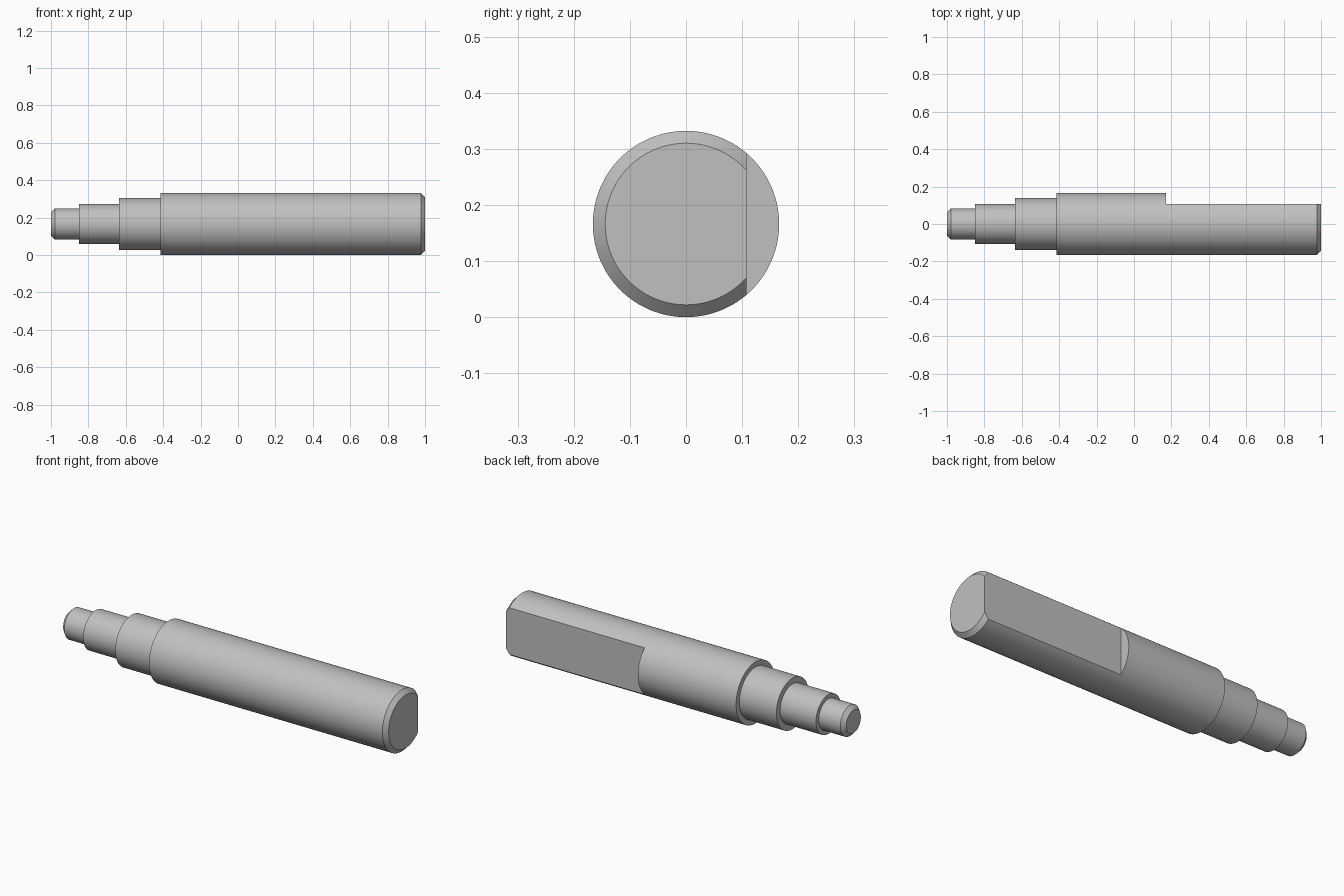
import bpy
import bmesh
import math
from mathutils import Matrix, Vector

cube = bpy.data.objects.get("Cube")
if cube:
    bpy.data.objects.remove(cube, do_unlink=True)

RADIUS = 0.166
SEGMENTS = 128
FLAT_Y = 0.108
FLAT_START = 0.171

steel = bpy.data.materials.new("plain_grey_steel")
steel.use_nodes = True
grey = (0.53, 0.53, 0.53, 1)
steel.diffuse_color = grey
steel.node_tree.nodes["Principled BSDF"].inputs["Base Color"].default_value = grey


def add_object(name, bm):
    mesh = bpy.data.meshes.new(name)
    bmesh.ops.recalc_face_normals(bm, faces=bm.faces)
    bm.to_mesh(mesh)
    bm.free()
    mesh.materials.append(steel)
    obj = bpy.data.objects.new(name, mesh)
    bpy.context.collection.objects.link(obj)
    return obj


# Stepped shaft: (x, radius) profile turned about the long axis
profile = [(-1, 0.062), (-0.979, 0.083), (-0.85, 0.083), (-0.85, 0.106),
           (-0.636, 0.106), (-0.636, 0.138), (-0.415, 0.138),
           (-0.415, RADIUS), (0.978, RADIUS), (1, 0.144)]
bm = bmesh.new()
rings = []
for x, r in profile:
    angles = [2 * math.pi * i / SEGMENTS for i in range(SEGMENTS)]
    rings.append([bm.verts.new((x, r * math.cos(a), RADIUS + r * math.sin(a)))
                  for a in angles])
for a, b in zip(rings, rings[1:]):
    for i in range(SEGMENTS):
        j = (i + 1) % SEGMENTS
        bm.faces.new((a[i], a[j], b[j], b[i]))
bm.faces.new(rings[0])
bm.faces.new(rings[-1])
shaft = add_object("stepped_shaft", bm)

# Cutter for the flat milled along the back of the thick end
bm = bmesh.new()
size = Vector((1, 0.2, 0.6))
centre = Vector((FLAT_START + size.x / 2, FLAT_Y + size.y / 2, RADIUS))
bmesh.ops.create_cube(bm, size=1, matrix=Matrix.Translation(centre) @ Matrix.Diagonal((*size, 1)))
cutter = add_object("flat_cutter", bm)
cutter.hide_render = True

bpy.ops.object.select_all(action='DESELECT')
shaft.select_set(True)
bpy.context.view_layer.objects.active = shaft
cut = shaft.modifiers.new("milled_flat", 'BOOLEAN')
cut.operation = 'DIFFERENCE'
cut.solver = 'EXACT'
cut.object = cutter
bpy.ops.object.modifier_apply(modifier=cut.name)
bpy.data.objects.remove(cutter, do_unlink=True)

# Smooth round walls with crisp steps, chamfers and flat
bpy.ops.object.shade_smooth_by_angle(angle=math.radians(25))
